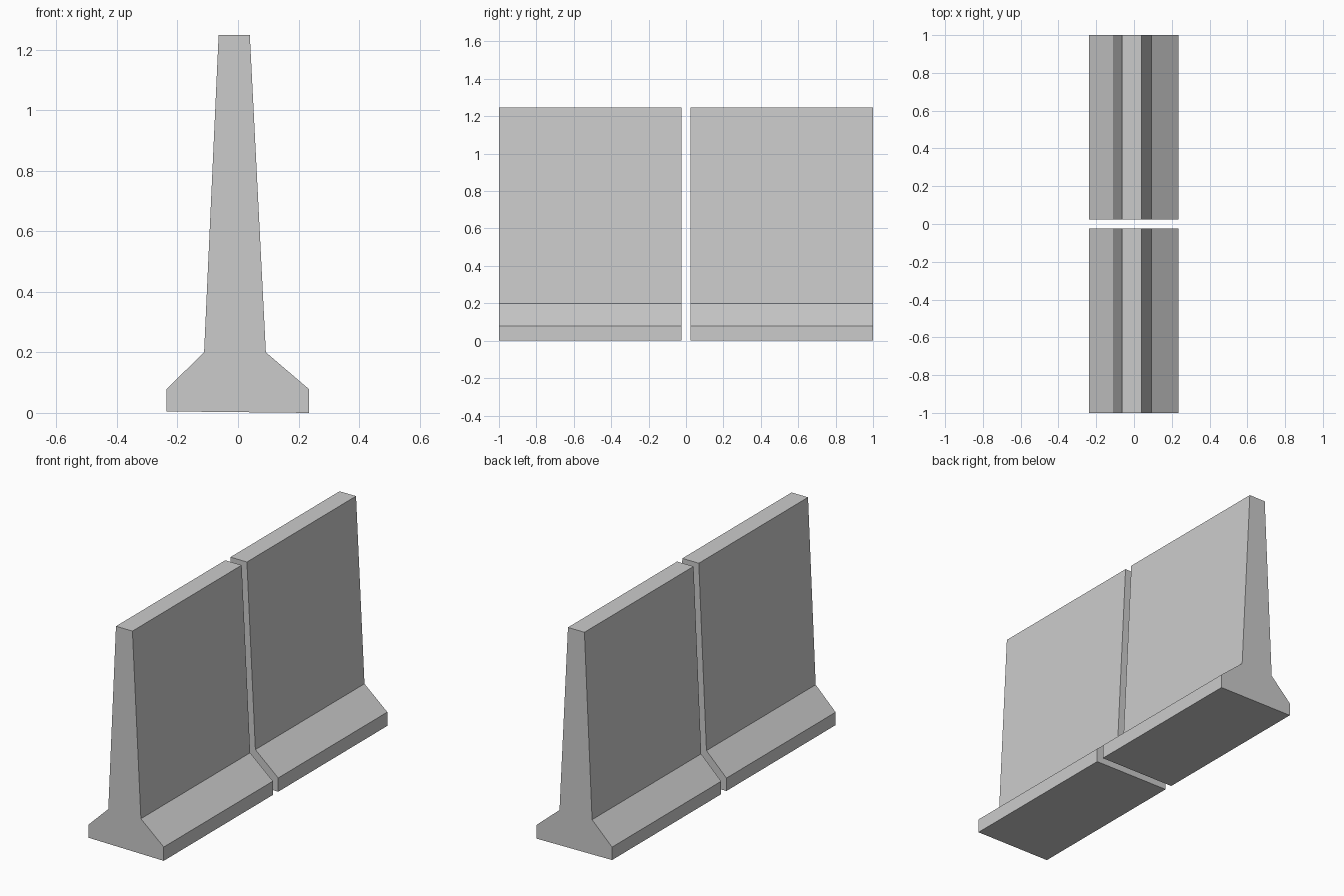
import bpy

if "Cube" in bpy.data.objects:
    bpy.data.objects.remove(bpy.data.objects["Cube"])

# Barrier cross-section (x, z), counter-clockwise seen from the front
PROFILE = [(-0.237, 0.005), (0.235, 0.0), (0.235, 0.078), (0.092, 0.2),
           (0.039, 1.248), (-0.064, 1.248), (-0.112, 0.2), (-0.237, 0.078)]


def extrude_profile(name, y0, y1):
    n = len(PROFILE)
    verts = [(x, y, z) for y in (y0, y1) for x, z in PROFILE]
    faces = [tuple(range(n)), tuple(reversed(range(n, 2 * n)))]
    faces += [(i, i + n, (i + 1) % n + n, (i + 1) % n) for i in range(n)]
    mesh = bpy.data.meshes.new(name)
    mesh.from_pydata(verts, [], faces)
    mesh.update()
    obj = bpy.data.objects.new(name, mesh)
    bpy.context.collection.objects.link(obj)
    return obj


# Two wall segments separated by a narrow gap
extrude_profile("front_barrier_segment", -1.0, -0.023)
extrude_profile("back_barrier_segment", 0.024, 1.0)
